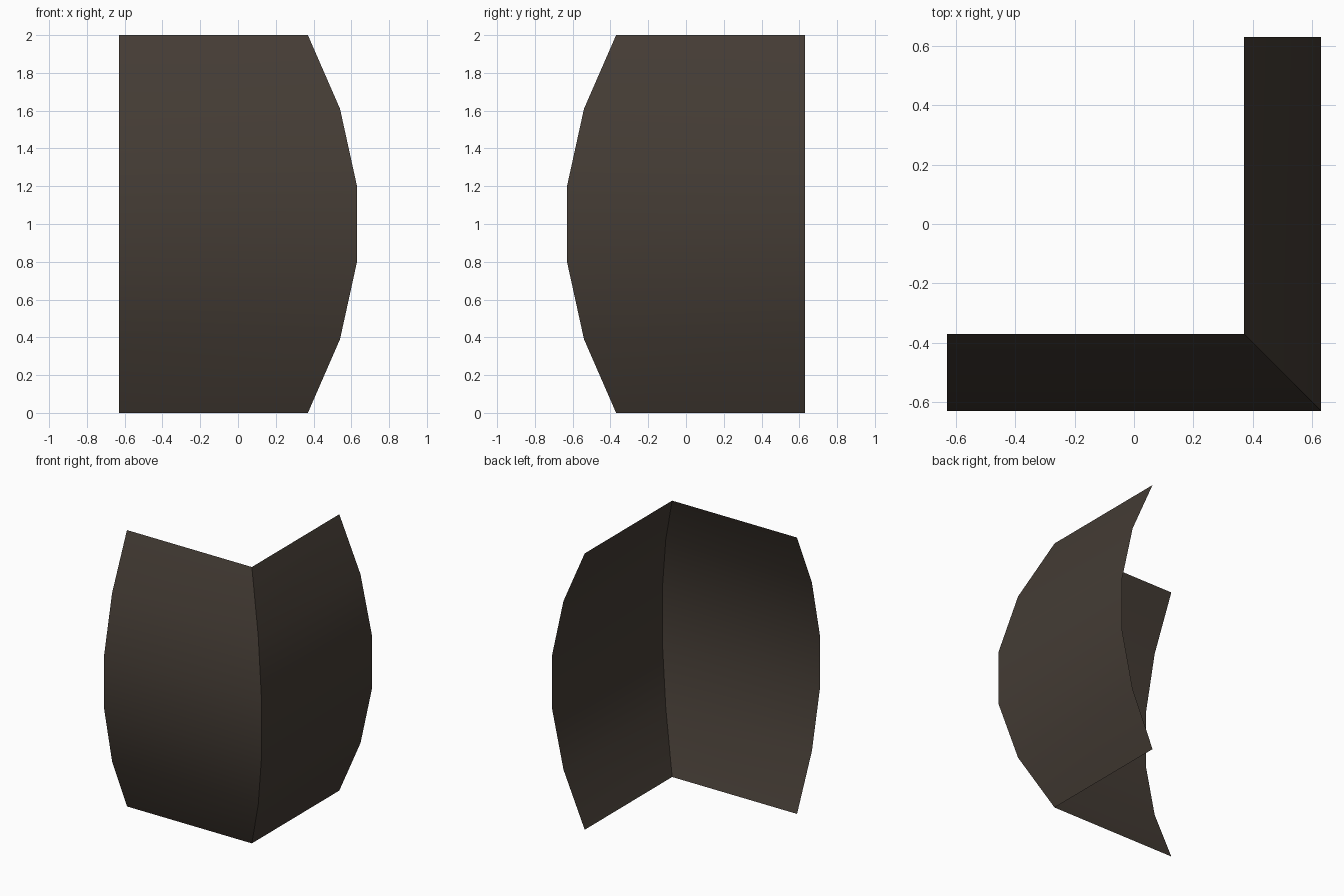
import bpy
import bmesh
import math

if "Cube" in bpy.data.objects:
    bpy.data.objects.remove(bpy.data.objects["Cube"])

# Bulging profile: (height, outward offset)
profile = [(0.0, 0.37), (0.39, 0.54), (0.8, 0.63), (1.2, 0.63), (1.61, 0.54), (2.0, 0.37)]
END = 0.63

mat = bpy.data.materials.new("dark brown")
mat.diffuse_color = (0.058, 0.045, 0.035, 1)
mat.use_nodes = True
mat.node_tree.nodes["Principled BSDF"].inputs["Base Color"].default_value = mat.diffuse_color

# Corner armour plate: an L-shaped open sheet, mitred where the two panels meet
bm = bmesh.new()
rows = [[bm.verts.new(p) for p in ((-END, -o, z), (o, -o, z), (o, END, z))]
        for z, o in profile]
for low, high in zip(rows, rows[1:]):
    for i in range(2):
        bm.faces.new((low[i], low[i + 1], high[i + 1], high[i]))

mesh = bpy.data.meshes.new("corner_plate")
bm.to_mesh(mesh)
bm.free()
mesh.materials.append(mat)
plate = bpy.data.objects.new("corner_plate", mesh)
bpy.context.collection.objects.link(plate)

# Smooth along the bulge, sharp at the corner
bpy.context.view_layer.objects.active = plate
plate.select_set(True)
bpy.ops.object.shade_smooth_by_angle(angle=math.radians(35))
